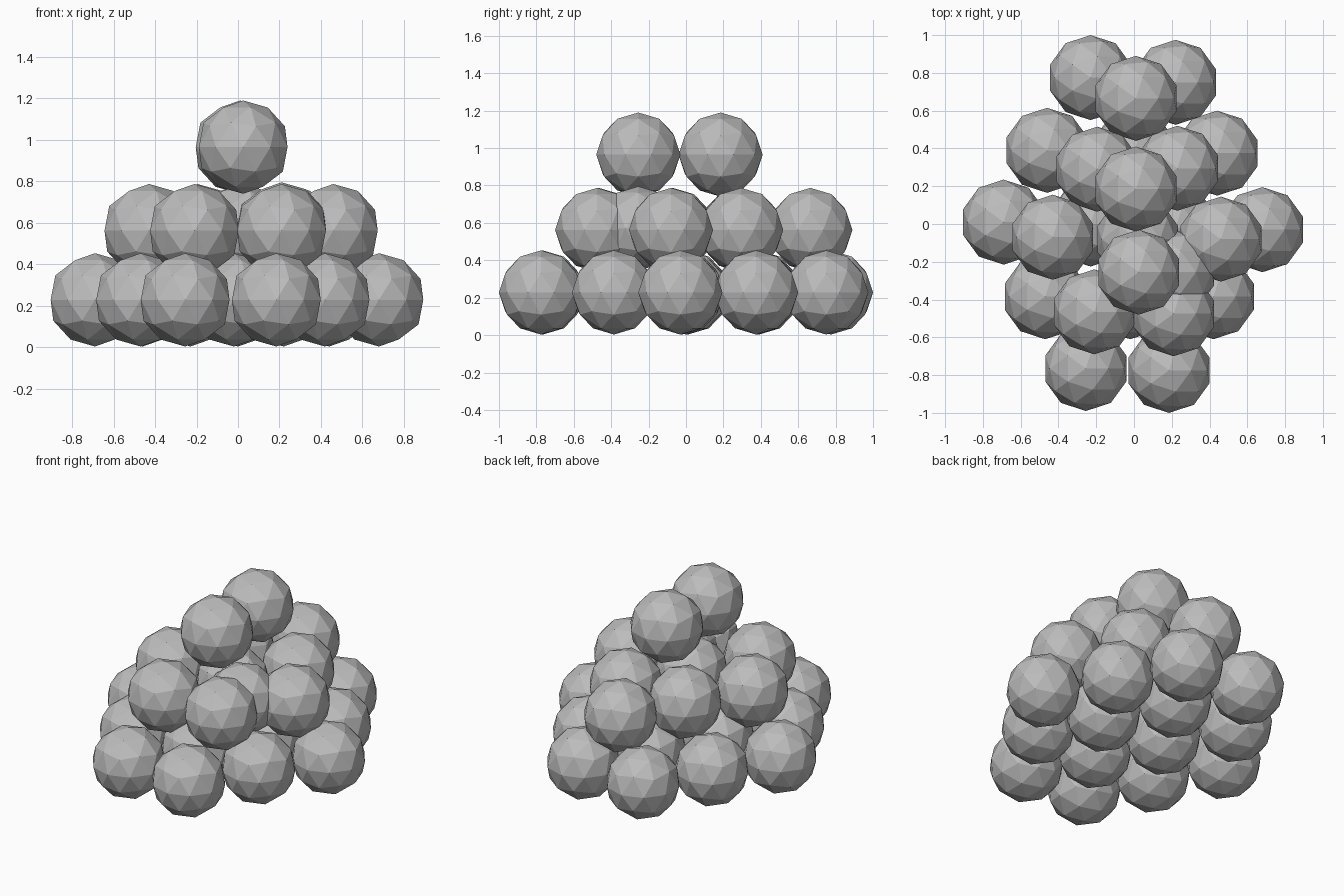
import bpy

RADIUS = 0.225

old = bpy.data.objects.get("Cube")
if old:
    bpy.data.objects.remove(old, do_unlink=True)

stone = bpy.data.materials.new("stone_grey")
stone.use_nodes = True
grey = (0.5, 0.5, 0.5, 1)
stone.diffuse_color = grey
stone.node_tree.nodes["Principled BSDF"].inputs["Base Color"].default_value = grey


def add_layer(name, z, rows):
    """One layer of faceted balls; rows hold (x, y) pairs."""
    for row_number, row in enumerate(rows, 1):
        for ball_number, (x, y) in enumerate(row, 1):
            bpy.ops.mesh.primitive_ico_sphere_add(
                subdivisions=2, radius=RADIUS, location=(x, y, z))
            ball = bpy.context.object
            ball.name = f"{name}_ball_{row_number}_{ball_number}"
            ball.data.materials.append(stone)


# Bottom layer, rows from back to front
add_layer("bottom", 0.228, [
    [(-0.23, 0.775), (0.22, 0.75)],
    [(-0.46, 0.39), (0, 0.38), (0.44, 0.375)],
    [(-0.69, 0.01), (-0.23, 0), (0.22, -0.02), (0.68, -0.03)],
    [(-0.47, -0.385), (-0.02, -0.385), (0.42, -0.385)],
    [(-0.255, -0.765), (0.185, -0.775)],
])

# Middle layer, with one slipped ball
add_layer("middle", 0.562, [
    [(0.01, 0.665)],
    [(-0.195, 0.29), (0.23, 0.295)],
    [(-0.43, -0.07), (0.02, -0.08), (0.46, -0.08)],
    [(-0.21, -0.465), (0.21, -0.475)],
])
add_layer("slipped", 0.57, [[(0.21, -0.255)]])

# Top pair
add_layer("top", 0.965, [[(0.01, 0.185)], [(0.025, -0.255)]])
